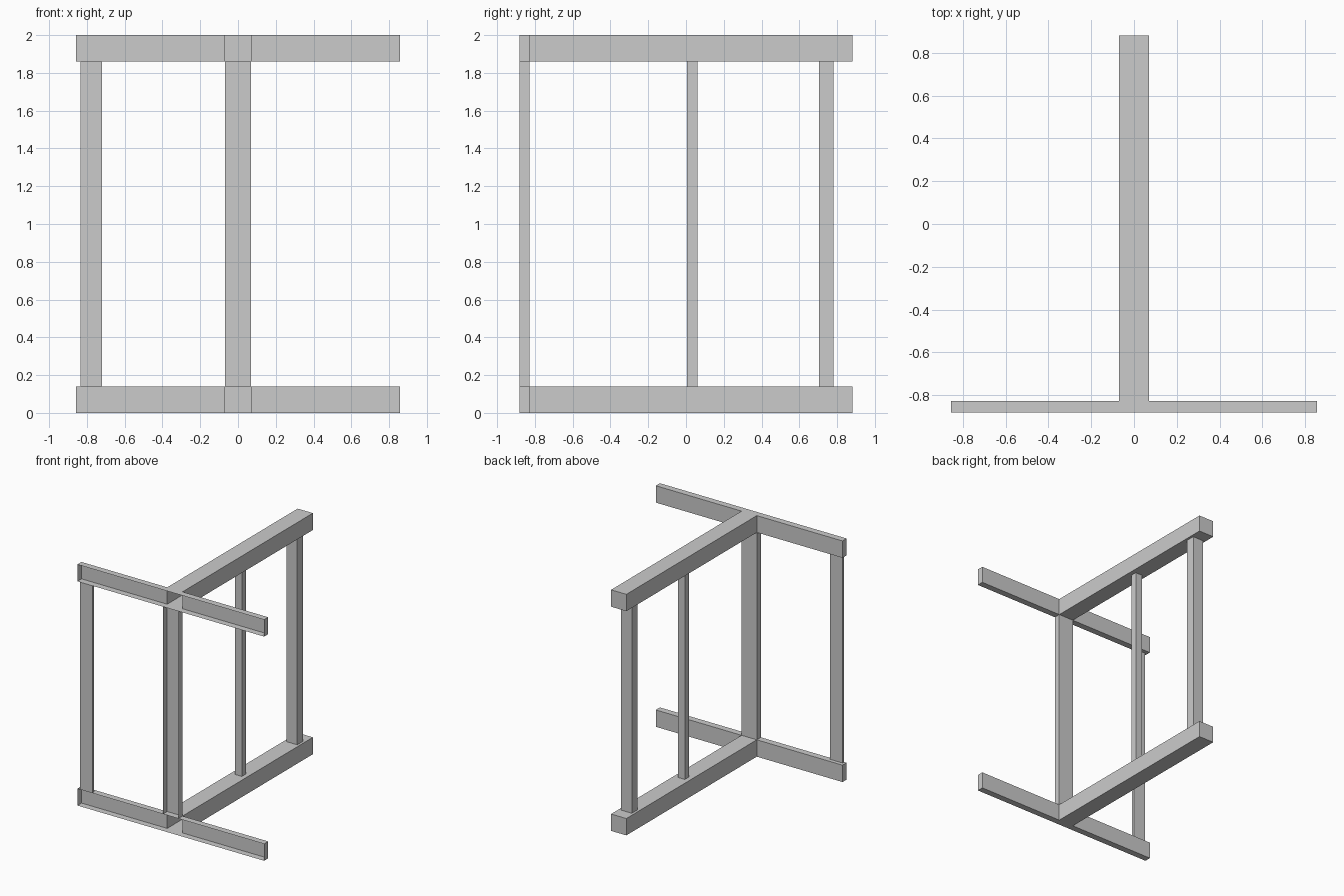
import bpy, bmesh

if "Cube" in bpy.data.objects:
    bpy.data.objects.remove(bpy.data.objects["Cube"])

FRONT, BACK = -0.882, 0.882   # overall depth
BAR_BACK = -0.828             # rear of the thin cross bar
BAR_X, STEM_X = 0.857, 0.07   # half widths
RAIL, TOP = 0.14, 2.0         # rail height, overall height


def prism(name, outline, z0, z1, open_front=False, caps=True):
    """Extrude a counter-clockwise outline; its first edge is the front."""
    bm = bmesh.new()
    low = [bm.verts.new((x, y, z0)) for x, y in outline]
    high = [bm.verts.new((x, y, z1)) for x, y in outline]
    n = len(outline)
    for i in range(n):
        if open_front and i == 0:
            continue
        j = (i + 1) % n
        bm.faces.new((low[i], low[j], high[j], high[i]))
    if caps:
        bm.faces.new(low[::-1])
        bm.faces.new(high)
    mesh = bpy.data.meshes.new(name)
    bm.to_mesh(mesh)
    bm.free()
    obj = bpy.data.objects.new(name, mesh)
    bpy.context.collection.objects.link(obj)
    return obj


def rect(x0, x1, y0, y1):
    return [(x0, y0), (x1, y0), (x1, y1), (x0, y1)]


# T-shaped rails, hollow and open at the front
tee = [(-BAR_X, FRONT), (BAR_X, FRONT), (BAR_X, BAR_BACK), (STEM_X, BAR_BACK),
       (STEM_X, BACK), (-STEM_X, BACK), (-STEM_X, BAR_BACK), (-BAR_X, BAR_BACK)]
prism("bottom_rail", tee, 0, RAIL, open_front=True)
prism("top_rail", tee, TOP - RAIL, TOP, open_front=True)

# Corner post, an open-fronted channel
prism("corner_post", rect(-STEM_X, STEM_X, FRONT, BAR_BACK),
      RAIL, TOP - RAIL, open_front=True, caps=False)

# Remaining uprights
posts = {
    "left_post": rect(-0.835, -0.72, FRONT, -0.86),
    "middle_post": rect(-0.032, 0.032, 0.005, 0.06),
    "rear_post": rect(-0.05, 0.05, 0.705, 0.782),
}
for name, outline in posts.items():
    prism(name, outline, RAIL, TOP - RAIL, caps=False)
